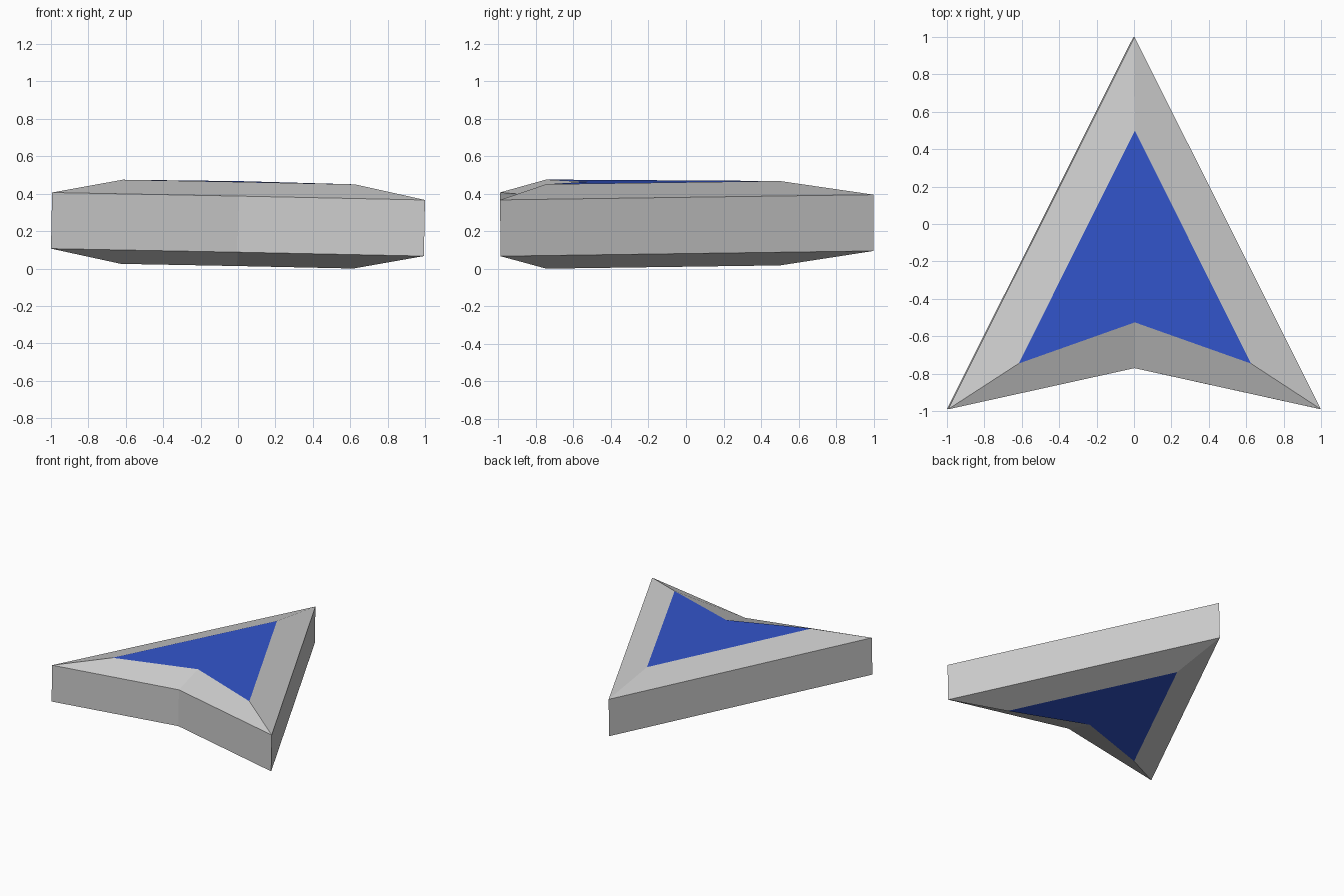
import bpy
import bmesh
from mathutils import Matrix

cube = bpy.data.objects.get("Cube")
if cube:
    bpy.data.objects.remove(cube, do_unlink=True)


def make_material(name, color):
    mat = bpy.data.materials.new(name)
    mat.use_nodes = True
    mat.diffuse_color = color
    mat.node_tree.nodes["Principled BSDF"].inputs["Base Color"].default_value = color
    return mat


grey = make_material("light_grey", (0.604, 0.604, 0.604, 1))
blue = make_material("royal_blue", (0.033, 0.091, 0.604, 1))

# Arrowhead outlines, counter-clockwise: nose, right tip, tail notch, left tip
outer = [(0, 1), (-0.997, -0.99), (0, -0.77), (0.997, -0.99)]
inner = [(0, 0.5), (-0.621, -0.745), (0, -0.525), (0.621, -0.745)]
layers = [(inner, -0.225), (outer, -0.15), (outer, 0.15), (inner, 0.225)]

bm = bmesh.new()
rings = [[bm.verts.new((x, y, z)) for x, y in shape] for shape, z in layers]

# Lower bevel, upright sides and upper bevel
for low, high in zip(rings, rings[1:]):
    for i in range(4):
        j = (i + 1) % 4
        bm.faces.new((low[i], low[j], high[j], high[i]))

# Blue panels above and below, each split along the centre line
for nose, right, notch, left in (rings[0], rings[-1]):
    for tri in ((nose, right, notch), (nose, notch, left)):
        bm.faces.new(tri).material_index = 1

bmesh.ops.recalc_face_normals(bm, faces=bm.faces[:])

# Slight roll and pitch, then rest on the ground
bm.transform(Matrix.Rotation(0.02, 4, "Y") @ Matrix.Rotation(0.004, 4, "X"))
lowest = min(v.co.z for v in bm.verts)
bm.transform(Matrix.Translation((0, 0, -lowest)))

mesh = bpy.data.meshes.new("arrowhead_body")
bm.to_mesh(mesh)
bm.free()
mesh.materials.append(grey)
mesh.materials.append(blue)
body = bpy.data.objects.new("arrowhead_body", mesh)
bpy.context.collection.objects.link(body)
